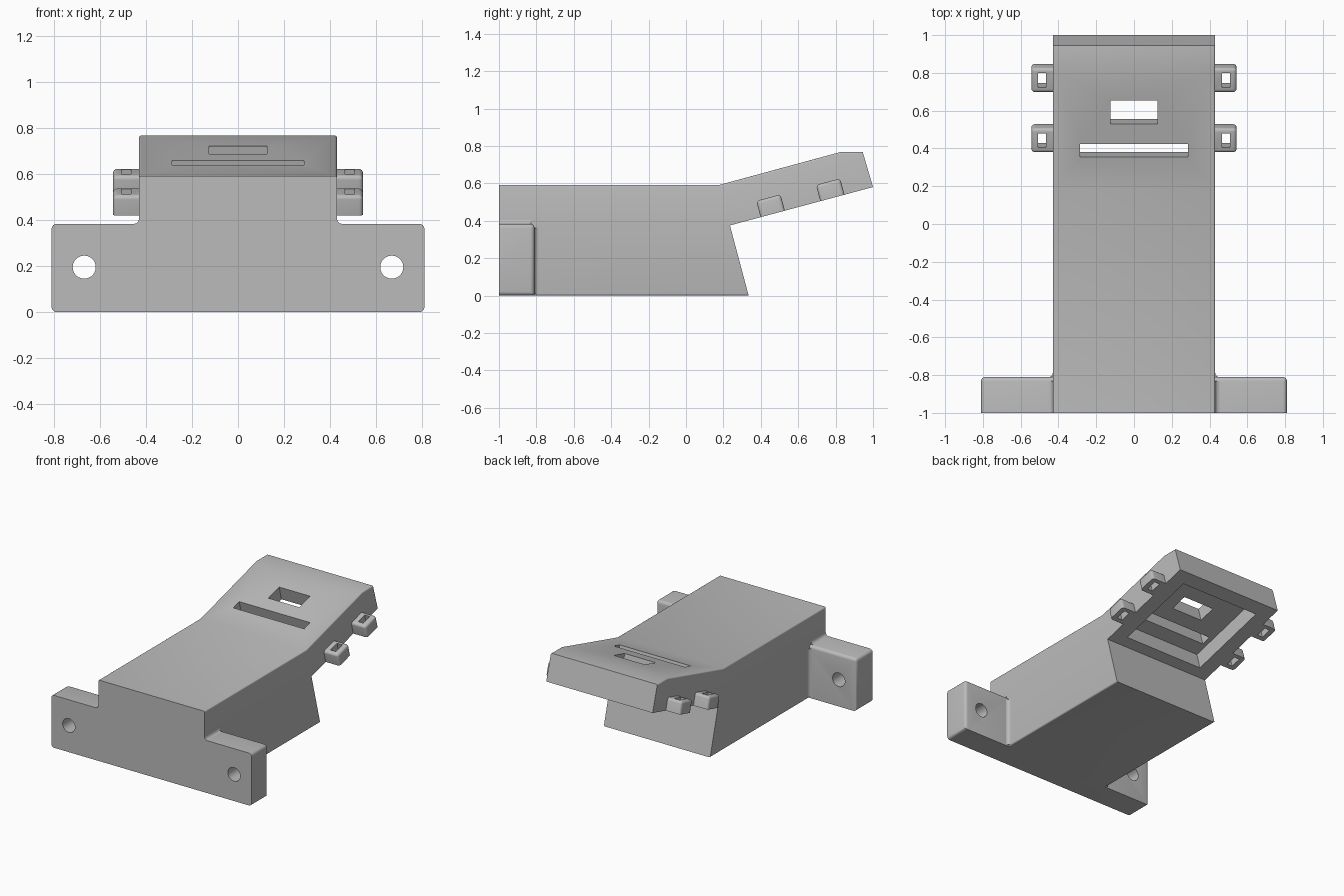
import bpy, bmesh, math
from mathutils import Matrix, Vector

if "Cube" in bpy.data.objects:
    bpy.data.objects.remove(bpy.data.objects["Cube"])

grey = bpy.data.materials.new("light grey")
grey.diffuse_color = (0.5, 0.5, 0.5, 1)
grey.use_nodes = True
grey.node_tree.nodes["Principled BSDF"].inputs["Base Color"].default_value = grey.diffuse_color

# frame of the raised tail: y runs along its underside, z through its thickness
TAIL = Matrix.Translation((0, 0.235, 0.375)) @ Matrix.Rotation(math.radians(15), 4, 'X')
FLAT = Matrix.Identity(4)


def finish(name, bm, matrix=FLAT):
    bmesh.ops.transform(bm, matrix=matrix, verts=bm.verts)
    bmesh.ops.recalc_face_normals(bm, faces=bm.faces)
    mesh = bpy.data.meshes.new(name)
    bm.to_mesh(mesh)
    bm.free()
    mesh.materials.append(grey)
    ob = bpy.data.objects.new(name, mesh)
    bpy.context.collection.objects.link(ob)
    return ob


def round_edges(bm, radius, rule):
    """Round the edges whose two ends satisfy the rule."""
    edges = [e for e in bm.edges if rule(e.verts[0].co, e.verts[1].co)]
    bmesh.ops.bevel(bm, geom=edges, offset=radius, segments=4, profile=0.5, affect='EDGES')


def prism(points, depth):
    """Extrude a closed 3D outline along a vector."""
    bm = bmesh.new()
    face = bm.faces.new([bm.verts.new(p) for p in points])
    ext = bmesh.ops.extrude_face_region(bm, geom=[face])
    bmesh.ops.translate(bm, vec=depth, verts=[v for v in ext['geom'] if isinstance(v, bmesh.types.BMVert)])
    bmesh.ops.recalc_face_normals(bm, faces=bm.faces)
    return bm


def box(x0, x1, y0, y1, z0, z1):
    return prism([(x0, y0, z0), (x1, y0, z0), (x1, y1, z0), (x0, y1, z0)], (0, 0, z1 - z0))


def boolean(ob, other, operation='DIFFERENCE'):
    mod = ob.modifiers.new("cut", 'BOOLEAN')
    mod.operation, mod.solver, mod.object = operation, 'EXACT', other
    bpy.context.view_layer.objects.active = ob
    bpy.ops.object.modifier_apply(modifier=mod.name)
    bpy.data.objects.remove(other)


def smooth(ob):
    bpy.ops.object.select_all(action='DESELECT')
    ob.select_set(True)
    bpy.context.view_layer.objects.active = ob
    bpy.ops.object.shade_smooth_by_angle(angle=math.radians(30))


# body: side profile with a raised tail
side = [(-1, 0), (0.335, 0), (0.235, 0.375), (1.0, 0.58),
        (0.945, 0.767), (0.825, 0.767), (0.18, 0.592), (-1, 0.592)]
bm = prism([(-0.43, y, z) for y, z in side], (0.86, 0, 0))
round_edges(bm, 0.01, lambda a, b: a.x * b.x > 0 and (
    max(a.z, b.z) < 0.01 or min(a.z, b.z) > 0.585))
body = finish("body", bm)

# mounting flange: rounded everywhere except around its front face
bm = box(-0.81, 0.81, -1, -0.81, 0, 0.383)
round_edges(bm, 0.022, lambda a, b: max(a.y, b.y) > -0.9 and
            not (a.z < 0.01 and b.z < 0.01 and a.x * b.x < 0) and
            (a.y > -0.9) == (b.y > -0.9) or abs(a.y - b.y) > 0.1)
boolean(body, finish("flange", bm), 'UNION')

# screw holes through the flange
for s in (-1, 1):
    bm = bmesh.new()
    bmesh.ops.create_cone(bm, cap_ends=True, segments=40, radius1=0.05, radius2=0.05, depth=0.6)
    hole = finish("screw_hole", bm, Matrix.Translation((s * 0.668, -0.9, 0.195)) @
                  Matrix.Rotation(math.pi / 2, 4, 'X'))
    boolean(body, hole)

# recess below the tail, then the long slot and the window through it
for name, dims in (("recess", (-0.32, 0.32, 0.08, 0.69, -0.1, 0.122)),
                   ("slot", (-0.287, 0.287, 0.184, 0.256, 0.05, 0.4)),
                   ("window", (-0.125, 0.125, 0.365, 0.494, 0.05, 0.4))):
    boolean(body, finish(name, box(*dims), TAIL))
smooth(body)

# concave fillets where the flange meets the body
R = 0.022
arc = [(0, 0), (R, 0)] + [(R - R * math.sin(t), R - R * math.cos(t))
                          for t in (i * math.pi / 8 for i in range(1, 4))] + [(0, R)]
for s in (-1, 1):
    top = prism([(s * (0.43 + u), -1, 0.383 + v) for u, v in arc], (0, 0.17, 0))
    smooth(finish("top_fillet", top))
    back = prism([(s * (0.43 + u), -0.81 + v, 0.01) for u, v in arc], (0, 0, 0.352))
    smooth(finish("back_fillet", back))

# two strap loops on each side of the tail
for s in (-1, 1):
    for start in (0.17, 0.5):
        bm = box(s * 0.43, s * 0.543, start, start + 0.134, 0, 0.09)
        round_edges(bm, 0.018, lambda a, b: max(a.z, b.z) > 0.05 and
                    max(abs(a.x), abs(b.x)) > 0.5 and
                    not (abs(a.z - b.z) > 0.05 and min(abs(a.x), abs(b.x)) < 0.5))
        loop = finish("strap_loop", bm, TAIL)
        boolean(loop, finish("loop_hole", box(s * 0.465, s * 0.507, start + 0.03,
                                              start + 0.108, -0.1, 0.2), TAIL))
        smooth(loop)
